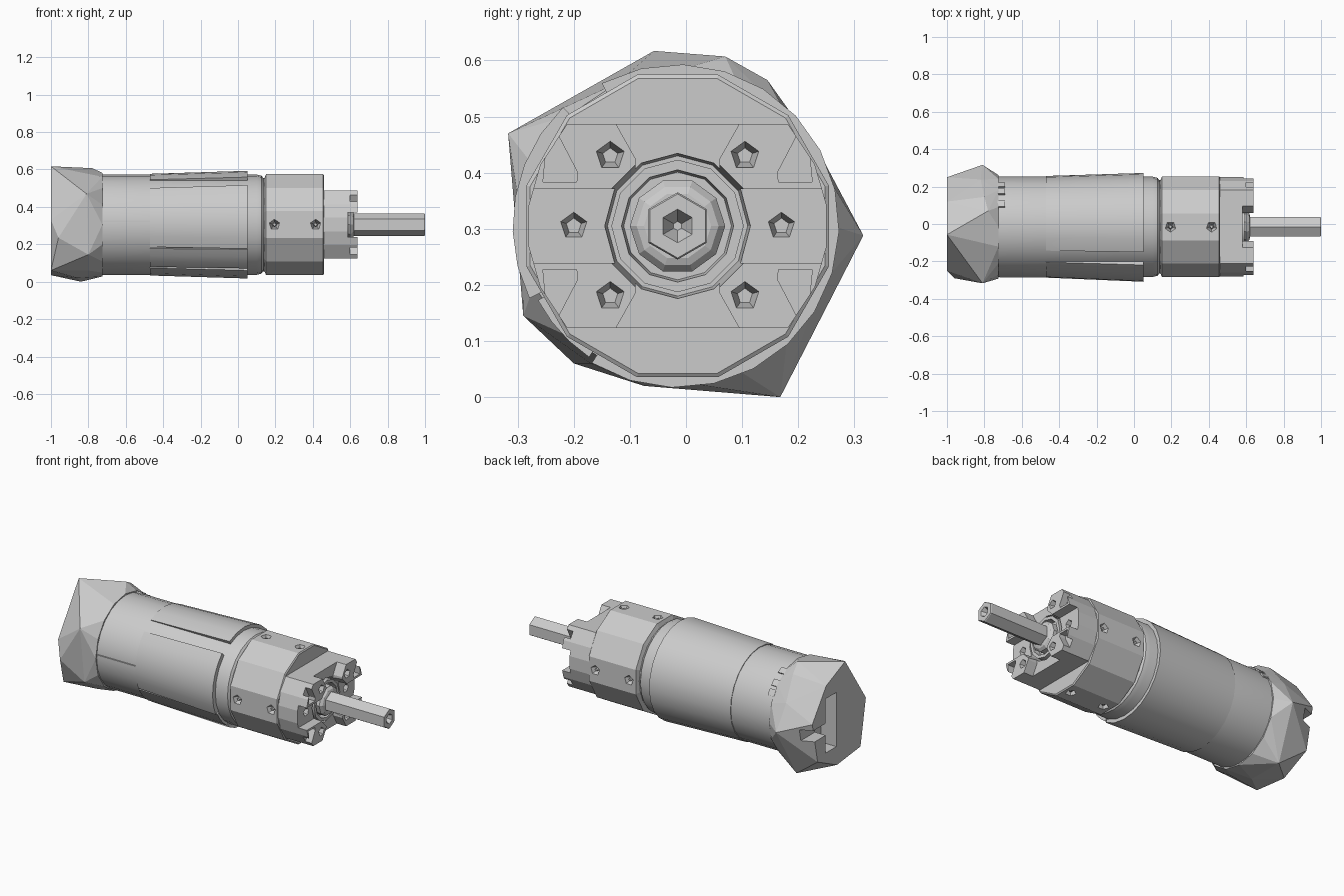
import bpy, bmesh
from math import pi, sin, cos, radians
from mathutils import Matrix, Vector

if "Cube" in bpy.data.objects:
    bpy.data.objects.remove(bpy.data.objects["Cube"])

CY, CZ = -0.015, 0.305          # motor axis, parallel to x

grey = bpy.data.materials.new("light_grey")
grey.use_nodes = True
grey.diffuse_color = (0.6, 0.6, 0.6, 1)
grey.node_tree.nodes["Principled BSDF"].inputs["Base Color"].default_value = (0.6, 0.6, 0.6, 1)


def finish(name, bm, smooth=0):
    bmesh.ops.remove_doubles(bm, verts=bm.verts, dist=0.0001)
    bmesh.ops.recalc_face_normals(bm, faces=bm.faces)
    me = bpy.data.meshes.new(name)
    bm.to_mesh(me)
    bm.free()
    me.materials.append(grey)
    ob = bpy.data.objects.new(name, me)
    bpy.context.collection.objects.link(ob)
    if smooth:
        select(ob)
        bpy.ops.object.shade_smooth_by_angle(angle=radians(smooth))
    return ob


def select(ob):
    bpy.ops.object.select_all(action='DESELECT')
    ob.select_set(True)
    bpy.context.view_layer.objects.active = ob


def sweep(name, rings, smooth=0, closed=False):
    """Skin a list of equal, closed point loops."""
    bm = bmesh.new()
    loops = [[bm.verts.new(p) for p in ring] for ring in rings]
    n = len(loops[0])
    pairs = list(zip(loops, loops[1:] + loops[:1])) if closed else list(zip(loops, loops[1:]))
    for a, b in pairs:
        for i in range(n):
            j = (i + 1) % n
            bm.faces.new((a[i], a[j], b[j], b[i]))
    if not closed:
        bm.faces.new(loops[0])
        bm.faces.new(loops[-1])
    return finish(name, bm, smooth)


def on_axis(x, r, a):
    return Vector((x, CY + r * cos(a), CZ + r * sin(a)))


def lathe(name, profile, n=24, turn=0.0, smooth=0):
    """Turn (x, radius) points about the motor axis."""
    return sweep(name, [[on_axis(x, r, turn + 2 * pi * i / n) for i in range(n)]
                        for x, r in profile], smooth)


def prism(name, outline, x0, x1):
    """Extrude a (y, z) outline, relative to the axis, along x."""
    return sweep(name, [[(x, CY + y, CZ + z) for y, z in outline] for x in (x0, x1)])


def block(name, x0, x1, y, z, hy, hz):
    return prism(name, [(y - hy, z - hz), (y + hy, z - hz), (y + hy, z + hz), (y - hy, z + hz)], x0, x1)


def cone(name, at, direction, r1, r2, depth, sides=5):
    bm = bmesh.new()
    rot = Vector(direction).to_track_quat('Z', 'Y').to_matrix().to_4x4()
    bmesh.ops.create_cone(bm, cap_ends=True, segments=sides, radius1=r1, radius2=r2,
                          depth=depth, matrix=Matrix.Translation(at) @ rot)
    return finish(name, bm)


def cut(target, cutters):
    for c in cutters:
        c.hide_render = True
        select(target)
        m = target.modifiers.new("cut", 'BOOLEAN')
        m.operation, m.solver, m.object = 'DIFFERENCE', 'EXACT', c
        bpy.ops.object.modifier_apply(modifier=m.name)
        bpy.data.objects.remove(c)


def arc_plate(name, a0, a1, x0, x1, r0, r1, inner=0.255, steps=10):
    """Curved plate wrapped on the body, its radius growing from r0 to r1."""
    rings = []
    for i in range(steps + 1):
        a = radians(a0 + (a1 - a0) * i / steps)
        rings.append([on_axis(x0, inner, a), on_axis(x0, r0, a),
                      on_axis(x1, r1, a), on_axis(x1, inner, a)])
    return sweep(name, rings, 30)


# Motor can with a rounded front lip
lathe("motor_body", [(-0.75, 0.268), (0.1, 0.268), (0.125, 0.262), (0.135, 0.25), (0.15, 0.25)],
      24, smooth=25)

# Wrapped sleeve in two curved plates
arc_plate("sleeve_main", -122, 118, -0.47, 0.05, 0.272, 0.288, steps=16)
arc_plate("sleeve_front", 134, 206, -0.47, 0.05, 0.272, 0.294, steps=6)
arc_plate("sleeve_bottom", 208, 236, -0.47, 0.05, 0.272, 0.282, steps=3)

# Seam strip and vent plates behind the sleeve
block("side_seam", -0.72, -0.47, -0.267, 0.018, 0.005, 0.004)
for k, a in enumerate((63, 46, 34)):
    arc_plate(f"vent_{k}", a - 4, a + 4, -0.73, -0.69, 0.275, 0.275, steps=2)

# Faceted rear cap
cap_points = [
    (-1, -0.057, 0.617), (-1, -0.25, 0.33), (-0.96, -0.29, 0.235), (-1, -0.2, 0.06),
    (-1, 0.02, 0.035), (-1, 0.2, 0.12), (-1, 0.25, 0.36), (-1, 0.12, 0.54),
    (-0.81, -0.317, 0.47), (-0.81, 0.316, 0.288), (-0.84, 0.168, 0.0),
    (-0.86, -0.075, 0.02), (-0.8, -0.29, 0.145), (-0.78, 0.07, 0.607),
    (-0.8, 0.145, 0.565), (-0.82, 0.238, 0.435), (-0.8, -0.17, 0.06)]
cap_points += [on_axis(-0.725, 0.277, 2 * pi * i / 16) for i in range(16)]
bm = bmesh.new()
for p in cap_points:
    bm.verts.new(p)
hull = bmesh.ops.convex_hull(bm, input=bm.verts)
loose = {g for g in hull["geom_interior"] if isinstance(g, bmesh.types.BMVert)}
bmesh.ops.delete(bm, geom=list(loose), context='VERTS')
cap = finish("rear_cap", bm)
cut(cap, [block("terminal_notch", -1.1, -0.9, 0.09, 0.0, 0.05, 0.16),
          block("side_notch", -1.1, -0.93, 0.2, -0.02, 0.1, 0.035)])
lathe("rear_terminal", [(-0.97, 0.03), (-0.88, 0.03)], 6)

# Gearbox housing with paired screw sockets on four sides
gearbox = lathe("gearbox", [(0.14, 0.255), (0.15, 0.279), (0.455, 0.279), (0.46, 0.272)], 12, pi / 12)
sockets = []
for q in range(4):
    a = q * pi / 2
    out = Vector((0, cos(a), sin(a)))
    for x in (0.195, 0.415):
        sockets.append(cone("socket", on_axis(x, 0.26, a), out, 0.014, 0.036, 0.05))
        cone("side_screw", on_axis(x, 0.245, a), out, 0.016, 0.009, 0.03, 4)
cut(gearbox, sockets)

# Front mount: a disc with flat top and bottom, cut into four lobes
FLAT = 0.182
outline = []
for s in (0, pi):
    outline += [(0.268 * cos(s + radians(a)), 0.268 * sin(s + radians(a)))
                for a in (-42.8, -24, -8, 8, 24, 42.8)]
mount = prism("front_mount", outline, 0.45, 0.64)
cutters = [block("side_channel", 0.585, 0.7, 0, 0, 0.4, 0.066),
           prism("top_channel", [(-0.12, -0.2), (0.12, -0.2), (0.075, -0.12), (0.075, 0.12),
                                 (0.12, 0.2), (-0.12, 0.2), (-0.075, 0.12), (-0.075, -0.12)], 0.58, 0.7),
           lathe("bore", [(0.53, 0.125), (0.7, 0.14)], 12)]
for sy in (-1, 1):
    for sz in (-1, 1):
        tri = [(0.24, 0.078), (0.18, 0.078), (0.178, 0.095), (0.212, 0.16), (0.232, 0.16)]
        cutters.append(prism("lobe_pocket", [(sy * y, sz * z) for y, z in tri], 0.6, 0.7))
for y, z in ((0.12, 0.125), (0.185, 0), (0.12, -0.125)):
    for s in (-1, 1):
        x = 0.63 if z else 0.58
        cutters.append(cone("bolt_hole", (x, CY + s * y, CZ + z), (1, 0, 0), 0.014, 0.032, 0.06))
cut(mount, cutters)

# Bearing rings around the output shaft
lathe("bearing_outer", [(0.52, 0.118), (0.59, 0.118), (0.59, 0.1), (0.555, 0.096)], 12, smooth=35)
lathe("bearing_inner", [(0.52, 0.085), (0.6, 0.085), (0.615, 0.073), (0.62, 0.06)], 10)

# Hexagonal output shaft with a centre hole
lathe("output_shaft", [(0.5, 0.06), (0.995, 0.06), (1.0, 0.057), (1.0, 0.03), (0.96, 0.008)], 6, pi / 6)
